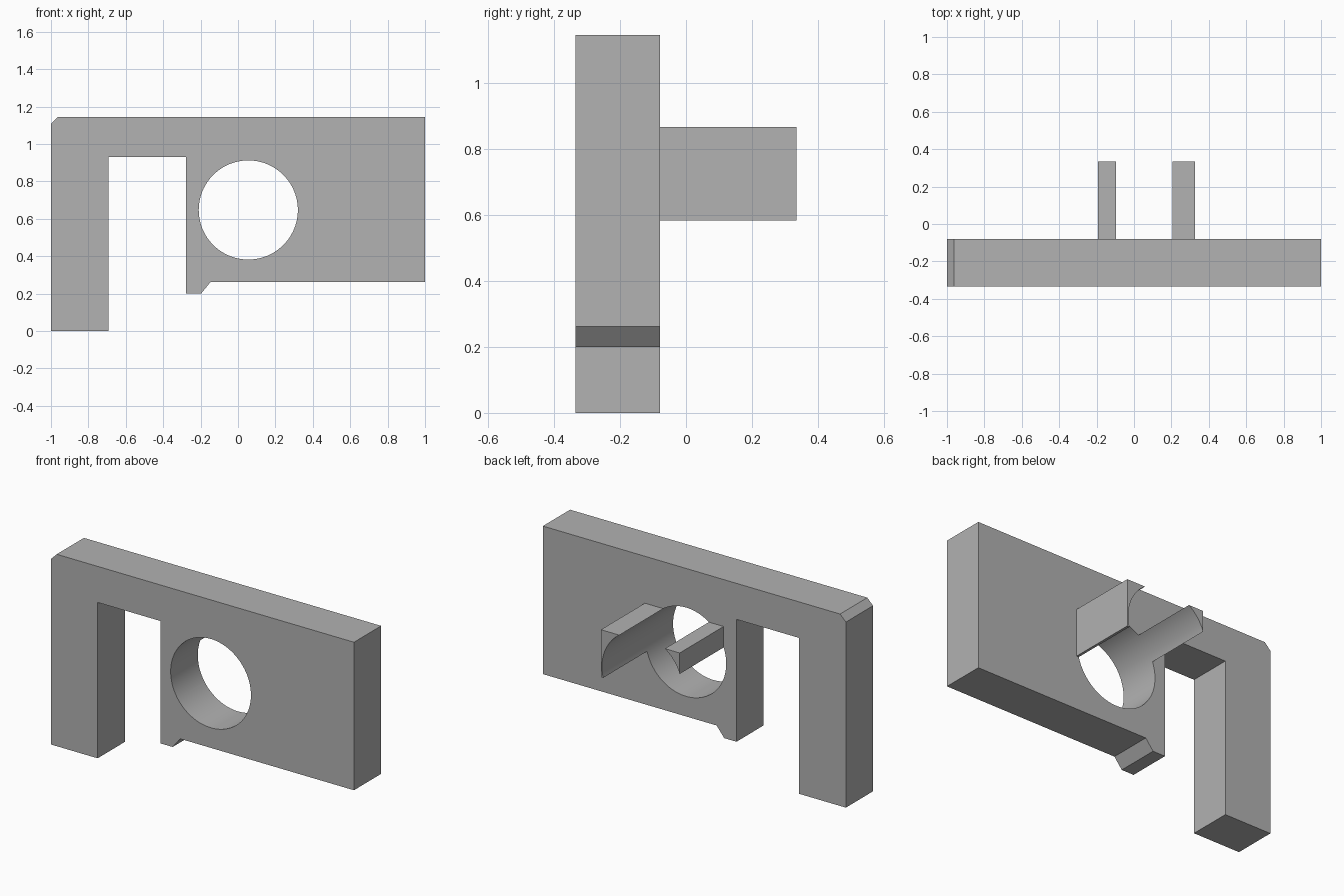
import bpy, bmesh, math
from mathutils import Matrix, Vector

cube = bpy.data.objects.get("Cube")
if cube:
    bpy.data.objects.remove(cube, do_unlink=True)

FRONT, BACK, TIP = -0.335, -0.079, 0.335

grey = bpy.data.materials.new("plain grey")
grey.use_nodes = True
grey.diffuse_color = (0.445, 0.445, 0.445, 1)
grey.node_tree.nodes["Principled BSDF"].inputs["Base Color"].default_value = grey.diffuse_color


def extrude_profile(name, points, y0, y1):
    """Solid made by sweeping an x-z outline from y0 to y1."""
    bm = bmesh.new()
    face = bm.faces.new([bm.verts.new((x, y0, z)) for x, z in points])
    swept = bmesh.ops.extrude_face_region(bm, geom=[face])["geom"]
    moved = [g for g in swept if isinstance(g, bmesh.types.BMVert)]
    bmesh.ops.translate(bm, verts=moved, vec=Vector((0, y1 - y0, 0)))
    bmesh.ops.recalc_face_normals(bm, faces=bm.faces)
    mesh = bpy.data.meshes.new(name)
    bm.to_mesh(mesh)
    bm.free()
    mesh.materials.append(grey)
    obj = bpy.data.objects.new(name, mesh)
    bpy.context.collection.objects.link(obj)
    return obj


def combine(target, tool, operation):
    """Apply a boolean and discard the tool."""
    tool.hide_render = True
    mod = target.modifiers.new(operation.lower(), 'BOOLEAN')
    mod.operation, mod.solver, mod.object = operation, 'EXACT', tool
    bpy.ops.object.select_all(action='DESELECT')
    target.select_set(True)
    bpy.context.view_layer.objects.active = target
    bpy.ops.object.modifier_apply(modifier=mod.name)
    bpy.data.objects.remove(tool, do_unlink=True)


# Plate with a long leg, a slot, a small hooked lip and a chamfered corner
plate = extrude_profile("bracket_plate", [
    (-1, 0), (-0.692, 0), (-0.692, 0.93), (-0.278, 0.93), (-0.278, 0.2),
    (-0.197, 0.2), (-0.147, 0.262), (1, 0.262), (1, 1.145),
    (-0.962, 1.145), (-1, 1.107)], FRONT, BACK)

# Two rear prongs, rooted in the plate
for name, x0, x1 in (("right_prong", -0.193, -0.095), ("left_prong", 0.2, 0.327)):
    prong = extrude_profile(name, [(x0, 0.582), (x1, 0.582), (x1, 0.865), (x0, 0.865)],
                            -0.2, TIP)
    combine(plate, prong, 'UNION')

# Round bore through the plate, which also hollows the prongs
steps, radius = 96, 0.265
circle = [(0.055 + radius * math.cos(math.tau * i / steps),
           0.647 + radius * math.sin(math.tau * i / steps)) for i in range(steps)]
bore = extrude_profile("bore_cutter", circle, -0.5, 0.5)
combine(plate, bore, 'DIFFERENCE')

bpy.ops.object.shade_smooth_by_angle(angle=math.radians(25))
